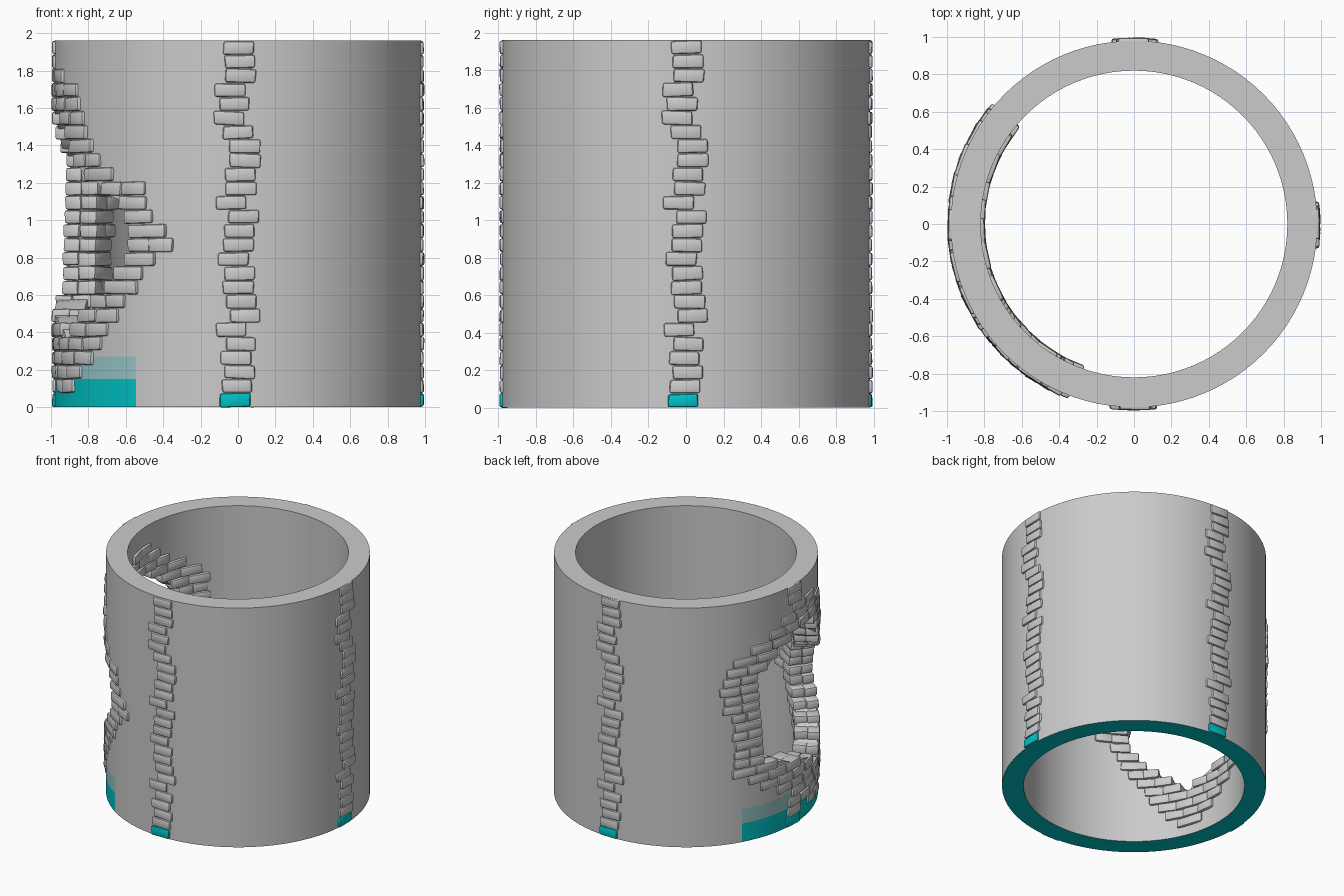
import bpy, bmesh, random
from math import radians, degrees, cos, sin
from mathutils import Matrix, Vector

if "Cube" in bpy.data.objects:
    bpy.data.objects.remove(bpy.data.objects["Cube"])

random.seed(4)
H, R_OUT, R_IN, ROWS = 1.96, 0.98, 0.82, 26
ROW = H / ROWS

# Breach and brick surround: (height, angle); angle 0 faces -x, 90 faces the front
HOLE_LO = [(.33, 22), (.45, 13), (.5, 0), (.6, -20), (1.0, -22), (1.33, -24), (1.48, -12), (1.58, 0), (1.62, 12)]
HOLE_HI = [(.33, 22), (.45, 28), (.55, 37), (.62, 44), (.8, 54), (.95, 55), (1.1, 51), (1.2, 40), (1.3, 29), (1.5, 22), (1.62, 12)]
RING_LO = [(.1, 14), (.2, 2), (.3, -6), (.42, -20), (.55, -35), (.8, -33), (1.0, -36), (1.25, -40), (1.45, -38), (1.55, -25), (1.65, -12), (1.78, 0)]
RING_HI = [(.1, 26), (.22, 35), (.3, 40), (.44, 46), (.6, 55), (.75, 59), (.88, 71), (1.0, 63), (1.18, 59), (1.25, 46), (1.4, 38), (1.55, 33), (1.7, 30), (1.78, 16)]
# Sideways shift of each brick in a column, bottom to top
SHIFT = [-.015, -.005, .01, -.01, .015, -.038, .035, .018, .002, .008, -.025, .002, .008,
         .03, -.038, .018, .01, .037, .035, .002, -.047, -.02, -.042, .015, .01, .002]


def lerp(table, z):
    for (z0, a0), (z1, a1) in zip(table, table[1:]):
        if z0 <= z <= z1:
            return a0 + (a1 - a0) * (z - z0) / (z1 - z0)
    return table[0][1] if z < table[0][0] else table[-1][1]


def polar(r, phi, z):
    a = radians(phi)
    return Vector((-r * cos(a), -r * sin(a), z))


def material(name, color):
    m = bpy.data.materials.new(name)
    m.diffuse_color = color
    m.use_nodes = True
    m.node_tree.nodes["Principled BSDF"].inputs["Base Color"].default_value = m.diffuse_color
    return m


grey = material("stone", (.6, .6, .6, 1))
teal = material("teal", (.0, .55, .57, 1))
pale = material("pale_teal", (.32, .58, .6, 1))


def add_object(name, bm, mats=()):
    bmesh.ops.recalc_face_normals(bm, faces=bm.faces)
    me = bpy.data.meshes.new(name)
    bm.to_mesh(me)
    bm.free()
    ob = bpy.data.objects.new(name, me)
    bpy.context.collection.objects.link(ob)
    for m in mats:
        me.materials.append(m)
    return ob


def smooth(ob):
    bpy.ops.object.select_all(action='DESELECT')
    bpy.context.view_layer.objects.active = ob
    ob.select_set(True)
    bpy.ops.object.shade_smooth_by_angle(angle=radians(35))


def brick(bm, r, phi, z, width, depth, mat=0):
    """Rounded, slightly uneven stone centred at the given radius, angle and height."""
    b = bmesh.new()
    bmesh.ops.create_cube(b, size=1)
    for v in b.verts:
        v.co = Vector((v.co.x * depth, v.co.y * width, v.co.z * (ROW - .003)))
        v.co += Vector((random.uniform(-.003, .003), random.uniform(-.005, .005), random.uniform(-.003, .003)))
    bmesh.ops.bevel(b, geom=b.edges[:], offset=.012, segments=2, profile=.5, affect='EDGES')
    tilt = Matrix.Rotation(radians(random.uniform(-2, 2)), 4, 'X')
    b.transform(Matrix.Translation(polar(r, phi, z)) @ Matrix.Rotation(radians(180 + phi), 4, 'Z') @ tilt)
    for f in b.faces:
        f.material_index = mat
    me = bpy.data.meshes.new("tmp")
    b.to_mesh(me)
    b.free()
    bm.from_mesh(me)
    bpy.data.meshes.remove(me)


# Wall: thick round tube
SEG = 96
bm = bmesh.new()
rings = [[bm.verts.new(polar(r, 360 * i / SEG, z)) for i in range(SEG)]
         for r, z in ((R_OUT, 0), (R_OUT, H), (R_IN, H), (R_IN, 0))]
for k in range(4):
    a, b = rings[k], rings[(k + 1) % 4]
    for i in range(SEG):
        j = (i + 1) % SEG
        bm.faces.new((a[i], a[j], b[j], b[i]))
wall = add_object("tower_wall", bm, (grey, teal, pale))

# Cutter for the ragged breach
outline = [(p, z) for z, p in HOLE_LO] + [(p, z) for z, p in HOLE_HI[-2:0:-1]]
bm = bmesh.new()
inner = [bm.verts.new(polar(.6, p, z)) for p, z in outline]
outer = [bm.verts.new(polar(1.6, p, z)) for p, z in outline]
for i in range(len(outline)):
    j = (i + 1) % len(outline)
    bm.faces.new((inner[i], inner[j], outer[j], outer[i]))
bm.faces.new(inner)
bm.faces.new(outer)
bmesh.ops.triangulate(bm, faces=bm.faces[:])
cutter = add_object("breach_cutter", bm)
cutter.hide_render = True
mod = wall.modifiers.new("breach", 'BOOLEAN')
mod.operation, mod.solver, mod.object = 'DIFFERENCE', 'EXACT', cutter
bpy.context.view_layer.objects.active = wall
bpy.ops.object.modifier_apply(modifier="breach")
bpy.data.objects.remove(cutter)

# Teal underside and teal stain below the breach
bm = bmesh.new()
bm.from_mesh(wall.data)
for h in (.15, .27):
    bmesh.ops.bisect_plane(bm, geom=bm.verts[:] + bm.edges[:] + bm.faces[:],
                           plane_co=(0, 0, h), plane_no=(0, 0, 1))
bm.normal_update()
for f in bm.faces:
    c = f.calc_center_median()
    phi = degrees(Vector((-1, 0)).angle_signed(c.xy, 0)) * -1
    f.material_index = 0
    if f.normal.z < -.9 and c.z < .01:
        f.material_index = 1
    elif c.z < .27 and -30 < phi < 57 and c.xy.length > .95:
        f.material_index = 1 if c.z < .15 else 2
bm.to_mesh(wall.data)
bm.free()
smooth(wall)

# Four brick columns, the left one interrupted by the breach
for name, base in (("front", 90), ("right", 180), ("back", 270), ("left", 0)):
    bm = bmesh.new()
    for i, s in enumerate(SHIFT):
        z = ROW * (i + .5)
        if base == 0 and .24 < z < 1.78:
            continue
        brick(bm, .968, base + degrees(s / R_OUT), z, .163, .05, 1 if i == 0 else 0)
    smooth(add_object(name + "_brick_column", bm, (grey, teal)))

# Brick surround on the outer and inner faces, edge bricks lining the breach
for name, r, depth, length in (("outer", .946, .096, .155), ("inner", .852, .105, .15)):
    bm = bmesh.new()
    for i in range(1, 24):
        z = ROW * (i + .5)
        if not .1 < z < 1.8:
            continue
        lo = lerp(RING_LO, z) + random.uniform(-1.5, 1.5)
        hi = lerp(RING_HI, z) + random.uniform(-1, 1)
        if .36 < z < 1.6:
            spans = [(lo, lerp(HOLE_LO, z) + 1.5), (lerp(HOLE_HI, z) - 1.5, hi)]
        else:
            spans = [(lo, hi)]
        for a, b in spans:
            n = max(1, round(radians(b - a) * r / length))
            w = (b - a) / n
            for k in range(n):
                brick(bm, r + random.uniform(-.003, .003), a + w * (k + .5), z,
                      radians(w) * r * 1.02, depth)
    smooth(add_object(name + "_breach_bricks", bm, (grey,)))
